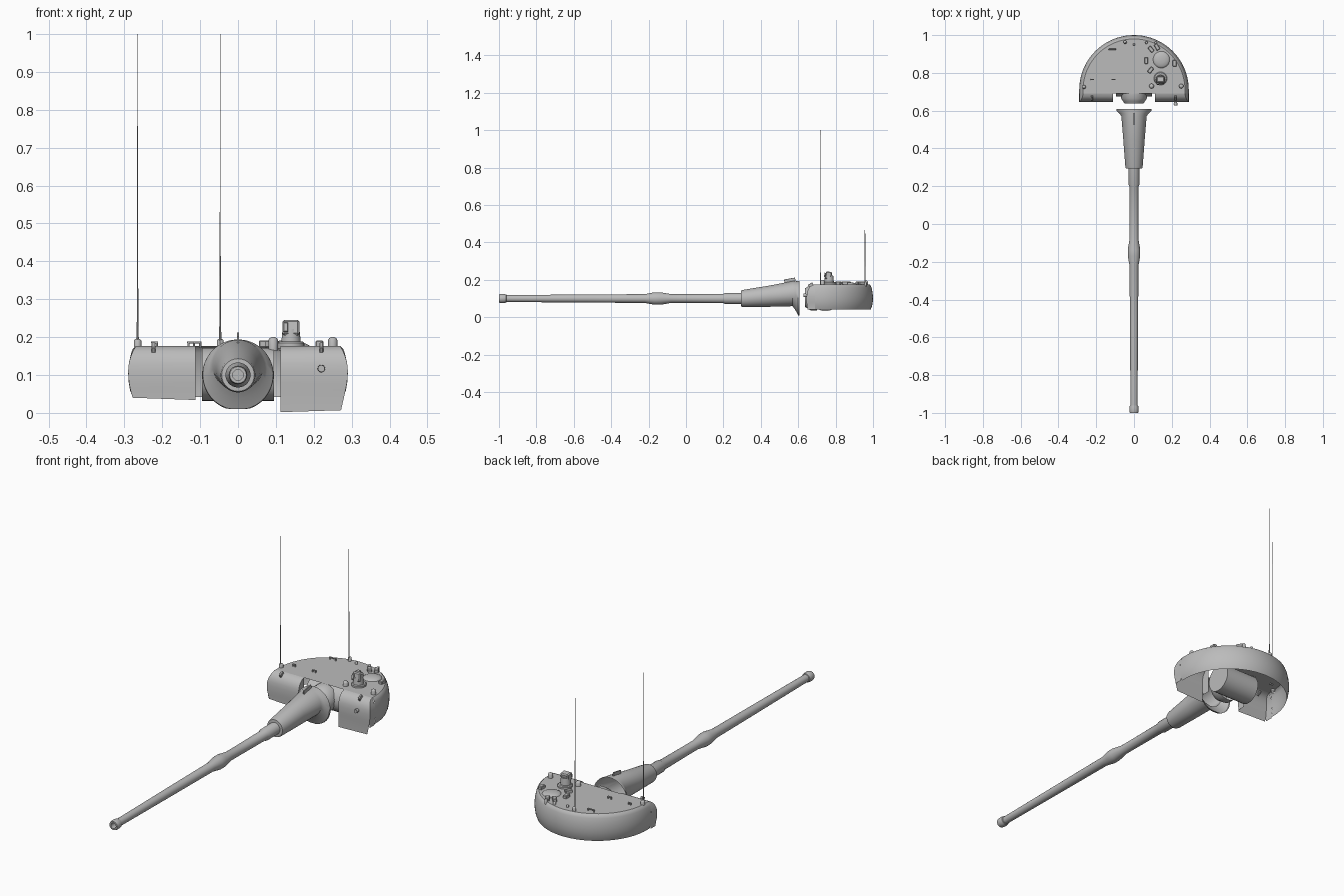
import bpy, bmesh, math
from mathutils import Matrix, Vector

if "Cube" in bpy.data.objects:
    bpy.data.objects.remove(bpy.data.objects["Cube"])

grey = bpy.data.materials.new("primer grey")
grey.diffuse_color = (0.5, 0.5, 0.5, 1)
grey.use_nodes = True
grey.node_tree.nodes["Principled BSDF"].inputs["Base Color"].default_value = grey.diffuse_color


def finish(name, bm, angle=35):
    bmesh.ops.remove_doubles(bm, verts=bm.verts, dist=0.00005)
    me = bpy.data.meshes.new(name)
    bm.to_mesh(me)
    bm.free()
    ob = bpy.data.objects.new(name, me)
    bpy.context.collection.objects.link(ob)
    me.materials.append(grey)
    bpy.ops.object.select_all(action='DESELECT')
    ob.select_set(True)
    bpy.context.view_layer.objects.active = ob
    bpy.ops.object.shade_smooth_by_angle(angle=math.radians(angle))
    return ob


def loft(bm, rings, closed=True):
    """Join successive rings of points with quads."""
    rows = [[bm.verts.new(p) for p in r] for r in rings]
    n = len(rows[0])
    for a, b in zip(rows, rows[1:]):
        for i in range(n if closed else n - 1):
            j = (i + 1) % n
            bm.faces.new((a[i], a[j], b[j], b[i]))
    return rows


def circle_y(y, r, zc, n=32, floor=-1):
    """Circle facing along y, optionally flattened below."""
    return [(r * math.cos(t), y, max(floor, zc + r * math.sin(t)))
            for t in (2 * math.pi * i / n for i in range(n))]


def box(name, loc, size, turn=0, tilt=0, bevel=0.15):
    bm = bmesh.new()
    bmesh.ops.create_cube(bm, size=1)
    bm.transform(Matrix.Diagonal((*size, 1)))
    bmesh.ops.bevel(bm, geom=bm.edges[:], offset=min(size) * bevel, segments=1, affect='EDGES')
    bm.transform(Matrix.Translation(loc) @ Matrix.Rotation(math.radians(turn), 4, 'Z')
                 @ Matrix.Rotation(math.radians(tilt), 4, 'X'))
    return finish(name, bm)


def lathe(name, x, y, profile, n=20):
    """Upright turned part from (radius, z) pairs."""
    bm = bmesh.new()
    rings = [[(x + r * math.cos(2 * math.pi * i / n), y + r * math.sin(2 * math.pi * i / n), z)
              for i in range(n)] for r, z in profile]
    rows = loft(bm, rings)
    bm.faces.new(rows[-1])
    return finish(name, bm)


# Turret: bulged half-round wall, open underneath
R, CY, FY, ROOF = 0.29, 0.71, 0.69, 0.176
wall = [(0.012, 0.042), (0.005, 0.06), (0.001, 0.085), (0, 0.11), (0.003, 0.135),
        (0.008, 0.158), (0.013, 0.17), (0.02, ROOF)]


def plan(inset, z, n=40):
    r = R - inset
    arc = [(r * math.cos(math.pi * i / n), CY + r * math.sin(math.pi * i / n), z) for i in range(n + 1)]
    return [(r, FY, z)] + arc + [(-r, FY, z)]


bm = bmesh.new()
rows = loft(bm, [plan(*w) for w in wall], closed=False)
bm.faces.new(rows[-1])
finish("turret_shell", bm)

# Rounded front plates either side of the gun opening, with end and cheek walls
front = [(FY, ROOF), (0.675, 0.172), (0.662, 0.162), (0.652, 0.147), (0.647, 0.13), (0.645, 0.11),
         (0.645, 0.08), (0.647, 0.06)]
for side, name, outer_z, inner_z in ((-1, "left_front_plate", 0.04, 0.034), (1, "right_front_plate", 0.007, 0.002)):
    bm = bmesh.new()
    inner, outer = [], []
    for y, z in front:
        bulge = 0.29 - 0.02 * max(0, (z - 0.11) / 0.066) ** 2 - 0.012 * max(0, (0.11 - z) / 0.07) ** 2
        inner.append((side * 0.112, y, z))
        outer.append((side * bulge, y, z))
    inner.append((side * 0.112, 0.648, inner_z))
    outer.append((side * (0.278 if side < 0 else 0.272), 0.648, outer_z))
    loft(bm, [inner, outer], closed=False)
    finish(name, bm)
    for label, edge in (("cheek_wall", inner), ("end_wall", outer)):
        bm = bmesh.new()
        pts = edge[:-1] + [(edge[-2][0], 0.65, 0.042), (edge[-2][0], FY, 0.042)]
        loft(bm, [pts, [(p[0], FY, p[2]) for p in pts]], closed=False)
        finish(name + "_" + label, bm)

# Gun mount: horizontal drum and collar inside the opening
bm = bmesh.new()
bmesh.ops.create_cone(bm, cap_ends=True, segments=32, radius1=0.07, radius2=0.07, depth=0.19)
bm.transform(Matrix.Translation((0, 0.745, 0.102)) @ Matrix.Rotation(math.pi / 2, 4, 'Y'))
finish("gun_mount_drum", bm)
bm = bmesh.new()
rows = loft(bm, [circle_y(y, r, 0.105) for y, r in
                 ((0.70, 0.068), (0.665, 0.068), (0.65, 0.058), (0.637, 0.05))])
bm.faces.new(rows[-1])
finish("gun_mount_collar", bm)

# Flared canvas sleeve, open at the rear
bm = bmesh.new()
loft(bm, [circle_y(y, r, zc, 36, 0.01) for y, r, zc in
          ((0.608, 0.094, 0.1), (0.6, 0.093, 0.101), (0.585, 0.077, 0.115), (0.57, 0.067, 0.126),
           (0.45, 0.057, 0.113), (0.305, 0.046, 0.1), (0.295, 0.043, 0.1), (0.294, 0.028, 0.1))])
finish("gun_sleeve", bm)
box("sleeve_ridge", (0, 0.555, 0.198), (0.006, 0.06, 0.018), tilt=10)

# Barrel with stepped collar, fume chamber, muzzle ring and bore
bm = bmesh.new()
barrel = [(0.45, 0.03), (0.21, 0.03), (0.2, 0.025), (0.0, 0.0235), (-0.08, 0.0235), (-0.135, 0.033),
          (-0.17, 0.033), (-0.22, 0.0235), (-0.55, 0.0215), (-0.96, 0.0185), (-0.962, 0.022),
          (-0.975, 0.0245), (-0.99, 0.0245), (-1.0, 0.022), (-1.0, 0.014), (-0.9, 0.014)]
rows = loft(bm, [circle_y(y, r, 0.1, 28) for y, r in barrel])
bm.faces.new(rows[-1])
finish("gun_barrel", bm)

# Sight tower with its head and base ring
lathe("sight_base", 0.14, 0.77, [(0.035, 0.17), (0.035, 0.184), (0.031, 0.188), (0.024, 0.188)], 24)
lathe("sight_tower", 0.14, 0.765, [(0.026, 0.18), (0.024, 0.205), (0.022, 0.222)], 24)
box("sight_head", (0.14, 0.762, 0.223), (0.044, 0.034, 0.042), tilt=-10)
box("sight_window", (0.126, 0.742, 0.226), (0.012, 0.006, 0.024), tilt=-10)

# Low domed hatch
lathe("hatch_dome", 0.145, 0.87, [(0.045, 0.174), (0.043, 0.178), (0.034, 0.183), (0.018, 0.186), (0.004, 0.187)], 28)

# Periscope blocks around the hatch
for i, (x, y, turn) in enumerate(((0.065, 0.865, 0), (0.215, 0.85, 0), (0.088, 0.815, -38),
                                  (0.09, 0.925, 40), (0.122, 0.937, 30))):
    box(f"periscope_block_{i}", (x, y, 0.182), (0.02, 0.034, 0.018), turn)

# Round-topped guards near the front edge
for x, y, w, top in ((0.093, 0.73, 0.013, 0.2), (0.25, 0.73, 0.012, 0.2), (0.066, 0.96, 0.007, 0.19),
                     (-0.047, 0.963, 0.009, 0.196), (-0.265, 0.725, 0.01, 0.196), (0.115, 0.96, 0.007, 0.19),
                     (0.0, 0.95, 0.006, 0.189)):
    lathe("roof_knob", x, y, [(w, 0.165), (w, top - w * 0.6), (w * 0.75, top - w * 0.2), (w * 0.3, top)], 14)

# Grab handles as small bridges
for x, y, w in ((-0.115, 0.925, 0.038), (-0.22, 0.765, 0.018), (-0.108, 0.765, 0.022)):
    box("handle_bar", (x, y, 0.186), (w, 0.006, 0.005))
    for s in (-1, 1):
        box("handle_leg", (x + s * (w / 2 - 0.003), y, 0.179), (0.005, 0.006, 0.016))

# Lifting hooks on the front curve, and the small front lamp
for x in (-0.223, 0.22):
    box("lifting_hook", (x, 0.668, 0.171), (0.01, 0.026, 0.02), tilt=30)
bm = bmesh.new()
rows = loft(bm, [circle_y(y, r, 0.117, 14) for y, r in ((0.65, 0.006), (0.637, 0.01), (0.628, 0.009))])
bm.faces.new(rows[-1])
bm.transform(Matrix.Translation((0.22, 0, 0)))
finish("front_lamp", bm)

# Two tall whip aerials
for x, y in ((-0.265, 0.72), (-0.047, 0.957)):
    lathe("aerial", x, y, [(0.0035, 0.18), (0.002, 0.25), (0.0012, 0.5), (0.0006, 1.0)], 8)
